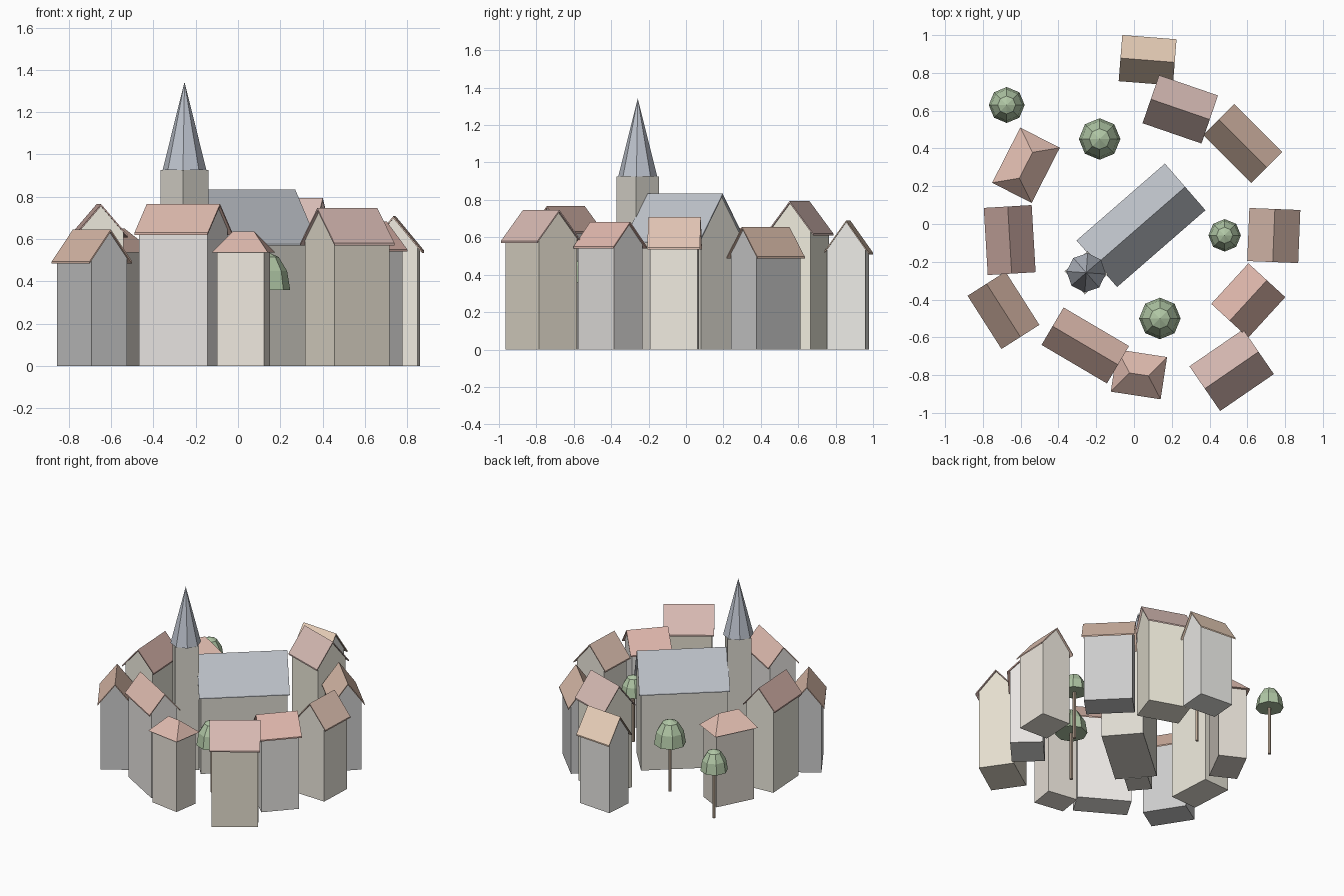
import bpy, bmesh, math
from mathutils import Matrix

if "Cube" in bpy.data.objects:
    bpy.data.objects.remove(bpy.data.objects["Cube"])

EAVE, VERGE, THICK = 0.02, 0.014, 0.01   # roof overhangs and thickness


def material(hexcol):
    mat = bpy.data.materials.get(hexcol)
    if not mat:
        mat = bpy.data.materials.new(hexcol)
        rgb = [int(hexcol[i:i + 2], 16) / 255 for i in (0, 2, 4)]
        mat.diffuse_color = (*rgb, 1)
        mat.use_nodes = True
        mat.node_tree.nodes["Principled BSDF"].inputs["Base Color"].default_value = mat.diffuse_color
    return mat


def finish(name, bm, col, loc=(0, 0, 0), angle=0):
    bmesh.ops.recalc_face_normals(bm, faces=bm.faces)
    bm.transform(Matrix.Translation(loc) @ Matrix.Rotation(math.radians(angle), 4, 'Z'))
    me = bpy.data.meshes.new(name)
    bm.to_mesh(me)
    bm.free()
    me.materials.append(material(col))
    ob = bpy.data.objects.new(name, me)
    bpy.context.collection.objects.link(ob)
    return ob


def extrusion(profile, length):
    """Extrude a (y, z) profile along local x, centred."""
    bm = bmesh.new()
    face = bm.faces.new([bm.verts.new((-length / 2, y, z)) for y, z in profile])
    ext = bmesh.ops.extrude_face_region(bm, geom=[face])
    bmesh.ops.translate(bm, vec=(length, 0, 0),
                        verts=[g for g in ext['geom'] if isinstance(g, bmesh.types.BMVert)])
    return bm


def lathe(rings, sides):
    """Stack of regular polygons (radius, z); zero radius makes a tip."""
    bm = bmesh.new()
    prev = None
    for r, z in rings:
        if r == 0:
            cur = [bm.verts.new((0, 0, z))] * sides
        else:
            cur = [bm.verts.new((r * math.cos(math.tau * i / sides),
                                 r * math.sin(math.tau * i / sides), z)) for i in range(sides)]
        if prev is None:
            bm.faces.new(cur)
        else:
            for i in range(sides):
                j = (i + 1) % sides
                quad = [prev[i], prev[j], cur[j], cur[i]]
                bm.faces.new(list(dict.fromkeys(quad)))
        prev = cur
    if rings[-1][0] > 0:
        bm.faces.new(prev)
    return bm


def gabled(name, x, y, angle, length, width, eave, ridge, wall, roof):
    """Pentagonal wall block under a folded roof slab."""
    w = width / 2
    slope = (ridge - eave) / w
    inner = w - EAVE
    top = ridge - THICK
    wall_top = top - inner * slope
    finish(name + "_walls", extrusion([(-inner, 0), (inner, 0), (inner, wall_top), (0, top),
                                       (-inner, wall_top)], length - 2 * VERGE), wall, (x, y, 0), angle)
    finish(name + "_roof", extrusion([(-w, eave), (0, ridge), (w, eave), (w, eave - THICK),
                                      (0, top), (-w, eave - THICK)], length), roof, (x, y, 0), angle)


def hipped(name, x, y, angle, length, width, eave, ridge, wall, roof):
    """Box under a four-sided roof with a short ridge."""
    a, b = length / 2 - EAVE, width / 2 - EAVE
    finish(name + "_walls", extrusion([(-b, 0), (b, 0), (b, eave), (-b, eave)], 2 * a),
           wall, (x, y, 0), angle)
    bm = bmesh.new()
    a, b, r = length / 2, width / 2, (length - width) / 2 + 0.03
    base = [bm.verts.new((px, py, eave)) for px, py in ((-a, -b), (a, -b), (a, b), (-a, b))]
    left, right = bm.verts.new((-r, 0, ridge)), bm.verts.new((r, 0, ridge))
    bm.faces.new(base)
    bm.faces.new((base[0], base[1], right, left))
    bm.faces.new((base[2], base[3], left, right))
    bm.faces.new((base[1], base[2], right))
    bm.faces.new((base[3], base[0], left))
    finish(name + "_roof", bm, roof, (x, y, 0), angle)


# ring of houses: x, y, ridge angle, roof length, roof width, eave z, ridge z, colours
houses = [
    (gabled, 0.072, 0.867, -4.5, 0.288, 0.245, 0.517, 0.69, "D6D4CC", "D9A681"),
    (gabled, 0.245, 0.607, -19, 0.33, 0.269, 0.62, 0.793, "DED6B8", "AE8076"),
    (gabled, 0.576, 0.426, -45, 0.359, 0.232, 0.496, 0.656, "CCCBC6", "B38066"),
    (gabled, 0.74, -0.061, 87.7, 0.281, 0.27, 0.545, 0.708, "DED3BF", "C28C75"),
    (gabled, 0.605, -0.405, 47.5, 0.291, 0.265, 0.55, 0.683, "CCC7C2", "BF7B6B"),
    (gabled, 0.517, -0.774, 34.5, 0.345, 0.287, 0.58, 0.746, "C7BB9E", "B38075"),
    (hipped, 0.026, -0.796, -8.7, 0.267, 0.226, 0.537, 0.636, "D9CBB8", "B87C6B"),
    (gabled, -0.258, -0.643, -30.5, 0.402, 0.23, 0.63, 0.766, "D9D3CC", "B87C6B"),
    (gabled, -0.691, -0.457, -57.5, 0.334, 0.238, 0.494, 0.645, "CCCBC6", "AD7861"),
    (gabled, -0.658, -0.085, -86.6, 0.356, 0.254, 0.617, 0.765, "D9D1B8", "99665C"),
    (hipped, -0.572, 0.311, 63, 0.328, 0.235, 0.537, 0.65, "BFB2A1", "C78773"),
]
for i, (build, *args) in enumerate(houses, 1):
    build(f"house_{i}", *args)

# church nave, tower and spire
gabled("church_nave", 0.037, -0.007, 41, 0.62, 0.327, 0.58, 0.833, "B8B2A1", "8C94A0")
finish("church_tower", extrusion([(-0.081, 0), (0.081, 0), (0.081, 0.926), (-0.081, 0.926)], 0.162),
       "B8B2A1", (-0.253, -0.258, 0), 41)
finish("church_spire", lathe([(0.104, 0.926), (0, 1.342)], 8), "80899A", (-0.253, -0.258, 0), 41)

# trees: thin trunk with a faceted dome crown
for i, (x, y, r) in enumerate([(-0.674, 0.63, 0.095), (-0.182, 0.45, 0.11),
                               (0.48, -0.06, 0.086), (0.137, -0.5, 0.11)], 1):
    finish(f"tree_trunk_{i}", lathe([(0.012, 0), (0.012, 0.37)], 6), "80654D", (x, y, 0))
    dome = [(r * math.cos(math.radians(a)), 0.358 + 1.65 * r * math.sin(math.radians(a)))
            for a in (0, 30, 60)] + [(0, 0.358 + 1.65 * r)]
    finish(f"tree_crown_{i}", lathe(dome, 8), "6F9160", (x, y, 0))
